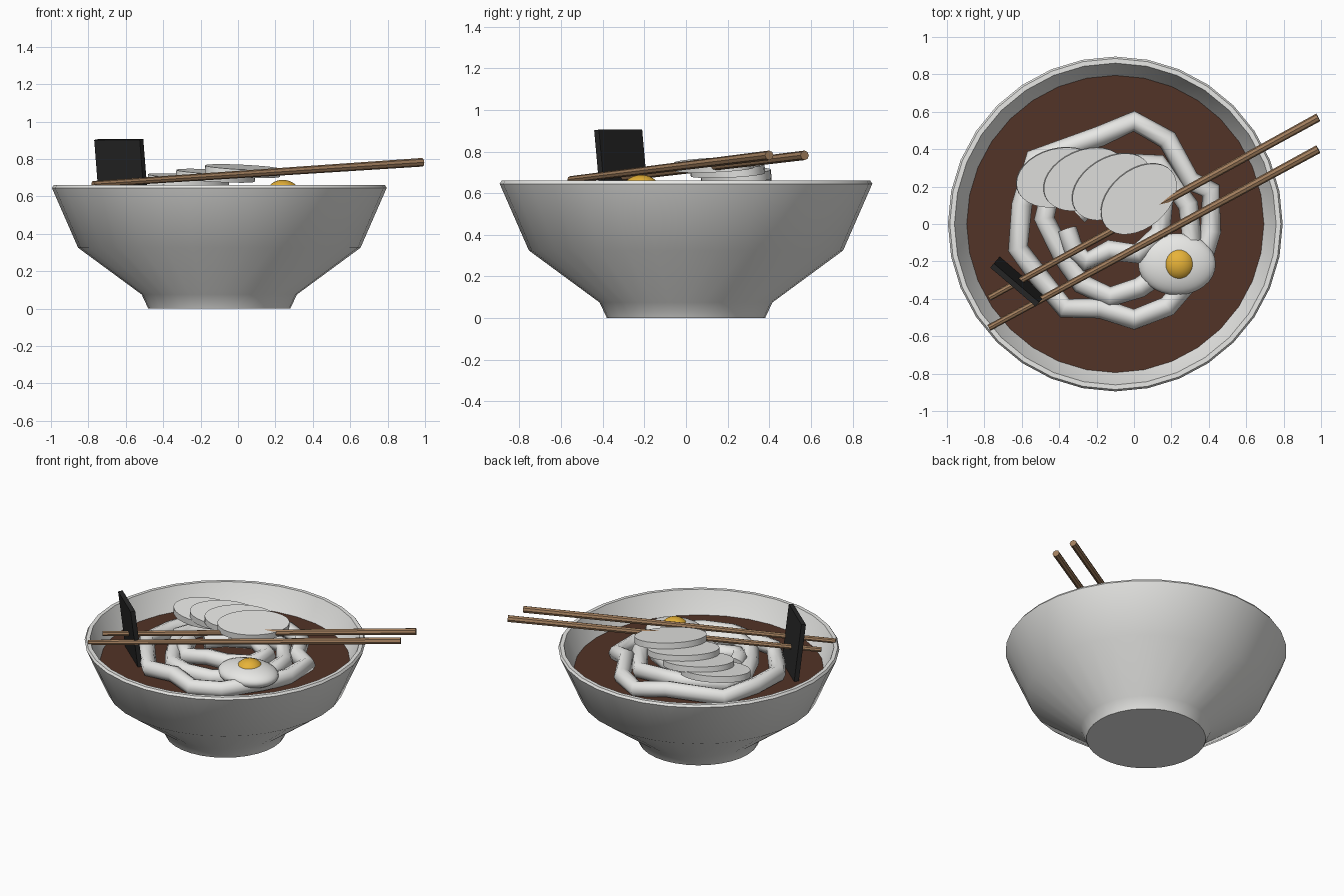
import bpy
import math
from mathutils import Matrix, Vector

cube = bpy.data.objects.get("Cube")
if cube:
    bpy.data.objects.remove(cube, do_unlink=True)


def material(name, rgb):
    m = bpy.data.materials.new(name)
    m.use_nodes = True
    m.diffuse_color = (*rgb, 1)
    m.node_tree.nodes["Principled BSDF"].inputs["Base Color"].default_value = (*rgb, 1)
    return m


WHITE = material("off white", (0.8, 0.8, 0.78))
BROTH = material("dark broth", (0.085, 0.033, 0.02))
YOLK = material("yolk yellow", (0.8, 0.45, 0.04))
WOOD = material("brown wood", (0.36, 0.21, 0.11))
SEAWEED = material("seaweed black", (0.02, 0.02, 0.02))
BOWL_X = -0.1


def finish(name, mat, smooth=35):
    """Name and colour the active object, smoothing it up to an angle."""
    ob = bpy.context.object
    ob.name = name
    ob.data.materials.append(mat)
    if smooth:
        bpy.ops.object.shade_smooth_by_angle(angle=math.radians(smooth))
    return ob


def lathe(name, profile, mat, sides=32):
    """Spin (radius, height) points around z; ends on the axis are capped."""
    verts, faces = [], []
    for r, z in profile:
        for i in range(sides):
            a = math.tau * i / sides
            verts.append((r * math.cos(a), r * math.sin(a), z))
    for j in range(len(profile) - 1):
        for i in range(sides):
            k = (i + 1) % sides
            a, b = j * sides, (j + 1) * sides
            faces.append((a + i, a + k, b + k, b + i))
    faces.append(tuple(reversed(range(sides))))
    faces.append(tuple(range(len(verts) - sides, len(verts))))
    me = bpy.data.meshes.new(name)
    me.from_pydata(verts, [], faces)
    ob = bpy.data.objects.new(name, me)
    bpy.context.collection.objects.link(ob)
    bpy.ops.object.select_all(action="DESELECT")
    bpy.context.view_layer.objects.active = ob
    ob.select_set(True)
    ob.location.x = BOWL_X
    return finish(name, mat)


def ellipsoid(name, loc, size, mat):
    bpy.ops.mesh.primitive_uv_sphere_add(segments=32, ring_count=16, location=loc)
    bpy.context.object.scale = size
    return finish(name, mat, 60)


# Bowl, with foot, wall, bevelled rim and hollow inside
lathe("bowl", [(0.38, 0), (0.415, 0.075), (0.755, 0.325), (0.895, 0.645),
               (0.885, 0.66), (0.86, 0.66), (0.79, 0.5), (0.7, 0.36), (0.4, 0.14)], WHITE)
lathe("broth", [(0.78, 0.49), (0.796, 0.51)], BROTH)


# Noodles: coarse rounded tubes
def noodle(name, points, z, closed=True):
    cu = bpy.data.curves.new(name, "CURVE")
    cu.dimensions = "3D"
    cu.bevel_depth = 0.055
    cu.bevel_resolution = 2
    cu.use_fill_caps = True
    sp = cu.splines.new("POLY")
    sp.points.add(len(points) - 1)
    for i, (p, (x, y)) in enumerate(zip(sp.points, points)):
        p.co = (x, y, z + 0.012 * math.sin(i * 2), 1)
    sp.use_cyclic_u = closed
    sp.use_smooth = True
    ob = bpy.data.objects.new(name, cu)
    bpy.context.collection.objects.link(ob)
    cu.materials.append(WHITE)


noodle("outer_noodle", [
    (-0.53, 0.35), (-0.18, 0.47), (0, 0.55), (0.18, 0.45), (0.3, 0.23), (0.41, 0.18),
    (0.41, -0.04), (0.35, -0.24), (0.18, -0.44), (0, -0.51), (-0.18, -0.45),
    (-0.37, -0.45), (-0.51, -0.28), (-0.62, -0.13), (-0.6, 0.1)], 0.55)
noodle("middle_noodle", [
    (-0.44, 0.2), (-0.48, 0.03), (-0.38, -0.17), (-0.28, -0.32), (-0.13, -0.39),
    (0.03, -0.34), (0.2, -0.22), (0.31, -0.08), (0.29, 0.1), (0.13, 0.32), (-0.2, 0.33)], 0.56)
noodle("inner_noodle", [
    (-0.36, -0.03), (-0.33, -0.12), (-0.26, -0.2), (-0.13, -0.14), (0.02, -0.16),
    (0.14, -0.05), (0.16, 0.1), (0, 0.2), (-0.2, 0.14), (-0.3, 0.05)], 0.58, False)


# Overlapping slices, fanned and leaning
SLICES = [(-0.405, 0.25, 0.66, 15), (-0.265, 0.24, 0.685, 24),
          (-0.12, 0.2, 0.71, 32), (0.025, 0.135, 0.735, 40)]
for i, (x, y, z, turn) in enumerate(SLICES):
    bpy.ops.mesh.primitive_cylinder_add(vertices=32, radius=1, depth=1)
    ob = finish(f"slice_{i + 1}", WHITE)
    ob.data.transform(Matrix.Diagonal((0.23, 0.155, 0.042, 1)))
    ob.matrix_world = (Matrix.Translation((x, y, z))
                       @ Matrix.Rotation(math.radians(6), 4, Vector((0.7, 0.7, 0)))
                       @ Matrix.Rotation(math.radians(turn), 4, "Z"))

# Egg
ellipsoid("egg_white", (0.23, -0.215, 0.59), (0.207, 0.165, 0.072), WHITE)
ellipsoid("egg_yolk", (0.24, -0.215, 0.615), (0.088, 0.09, 0.073), YOLK)

# Chopsticks, thicker at the raised end
for name, y0, y1 in (("front_chopstick", -0.555, 0.4), ("back_chopstick", -0.395, 0.57)):
    a, b = Vector((-0.775, y0, 0.665)), Vector((0.985, y1, 0.782))
    bpy.ops.mesh.primitive_cone_add(vertices=8, radius1=0.017, radius2=0.023,
                                    depth=(b - a).length, location=(a + b) / 2)
    bpy.context.object.rotation_euler = (b - a).to_track_quat("Z", "Y").to_euler()
    finish(name, WOOD, 0)

# Seaweed sheet, leaning outwards
bpy.ops.mesh.primitive_cube_add(size=1)
sheet = finish("seaweed_sheet", SEAWEED, 0)
along = Vector((0.76, -0.65, 0))
up = Vector((-0.08, -0.09, 1)).normalized()
across = up.cross(along).normalized()
sheet.data.transform(Matrix.Diagonal((0.32, 0.03, 0.4, 1)))
turn = Matrix((along, across, up)).transposed().to_4x4()
sheet.matrix_world = Matrix.Translation((-0.622, -0.308, 0.705)) @ turn
